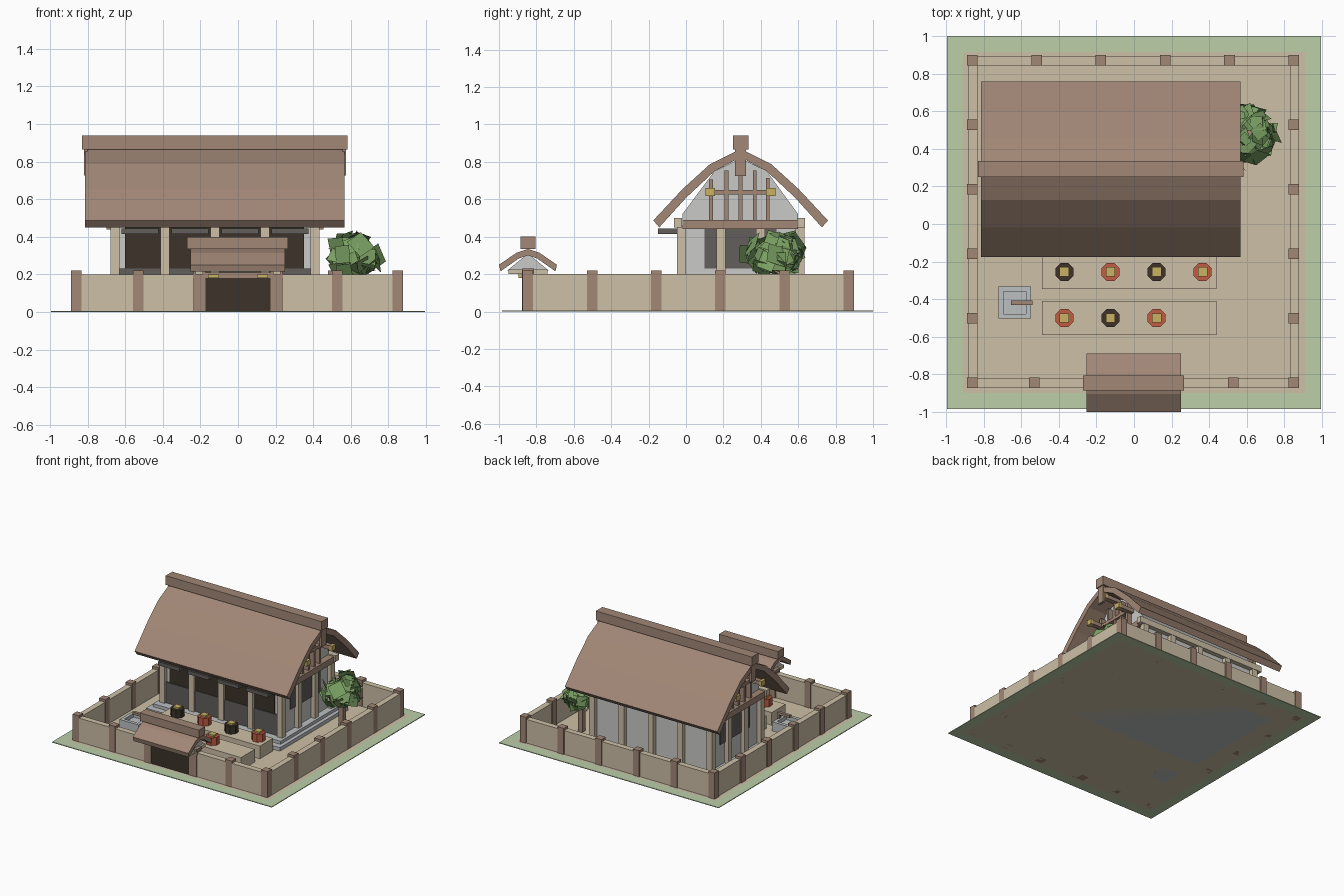
import bpy, bmesh, random
from math import pi
from mathutils import Vector, Euler

old = bpy.data.objects.get("Cube")
if old:
    bpy.data.objects.remove(old, do_unlink=True)


def material(name, rgb):
    m = bpy.data.materials.new(name)
    m.use_nodes = True
    col = [(c / 255) ** 2.2 for c in rgb] + [1]
    m.diffuse_color = col
    m.node_tree.nodes["Principled BSDF"].inputs["Base Color"].default_value = col
    return m


grass = material("grass", (186, 205, 166))
sand = material("sand", (204, 190, 165))
wood = material("brown wood", (160, 134, 117))
plaster = material("plaster", (200, 200, 198))
dark = material("dark opening", (62, 54, 46))
slate = material("shutter grey", (98, 95, 93))
gold = material("gold", (200, 176, 100))
red = material("red", (190, 92, 68))
leaf = material("leaf green", (122, 160, 100))
stone = material("pale stone", (186, 190, 192))


def finish(name, bm, *mats):
    bmesh.ops.recalc_face_normals(bm, faces=bm.faces)
    me = bpy.data.meshes.new(name)
    bm.to_mesh(me)
    bm.free()
    for m in mats:
        me.materials.append(m)
    ob = bpy.data.objects.new(name, me)
    bpy.context.collection.objects.link(ob)
    return ob


def add_box(bm, lo, hi):
    lo, hi = Vector(lo), Vector(hi)
    for v in bmesh.ops.create_cube(bm, size=1)["verts"]:
        v.co = (lo + hi) / 2 + v.co * (hi - lo)


def boxes(name, mat, spans):
    bm = bmesh.new()
    for lo, hi in spans:
        add_box(bm, lo, hi)
    return finish(name, bm, mat)


def posts(name, mat, places, r, z0, z1):
    return boxes(name, mat, [((x - r, y - r, z0), (x + r, y + r, z1)) for x, y in places])


def prism(name, mat, outline, x0, x1):
    """Extrude a (y, z) outline along x."""
    bm = bmesh.new()
    f = bm.faces.new([bm.verts.new((x0, y, z)) for y, z in outline])
    ext = bmesh.ops.extrude_face_region(bm, geom=[f])["geom"]
    moved = [v for v in ext if isinstance(v, bmesh.types.BMVert)]
    bmesh.ops.translate(bm, verts=moved, vec=(x1 - x0, 0, 0))
    return finish(name, bm, mat)


def mirrored(half, yc):
    """Full gable line from half given as (distance from ridge, z)."""
    return [(yc - d, z) for d, z in reversed(half)] + [(yc + d, z) for d, z in half[1:]]


def roof(name, top, under, yc, x0, x1):
    return prism(name, wood, mirrored(top, yc) + mirrored(under, yc)[::-1], x0, x1)


# Ground: grass plate with a sand court inset on both sides
bm = bmesh.new()
add_box(bm, (-.995, -.985, 0), (.995, 1, .006))
flat = [f for f in bm.faces if abs(f.normal.z) > .5]
bmesh.ops.inset_individual(bm, faces=flat, thickness=.12)
for f in flat:
    f.material_index = 1
finish("ground", bm, grass, sand)

# Courtyard wall and its posts
W, E, S, N, T = -.88, .877, -.87, .89, .047
boxes("courtyard_wall", sand, [
    ((W, S, 0), (W + T, N, .2)), ((E - T, S, 0), (E, N, .2)),
    ((W, N - T, 0), (E, N, .2)), ((W, S, 0), (-.2, S + T, .2)),
    ((.2, S, 0), (E, S + T, .2))])
xs = [-.86 + .342 * i for i in range(6)]
ys = [-.845 + .343 * i for i in range(6)]
ring = [(x, ys[-1]) for x in xs] + [(x, y) for x in (xs[0], xs[-1]) for y in ys[:-1]]
posts("wall_posts", wood, ring + [(-.53, ys[0]), (.527, ys[0])], .028, 0, .22)

# Gate
G = -.845
posts("gate_posts", wood, [(-.205, G), (.205, G)], .033, 0, .23)
boxes("gate_door", dark, [((-.175, G - .03, 0), (.175, G + .02, .18))])
boxes("gate_beams", sand, [((x - .02, G - .105, .2), (x + .02, G + .105, .225)) for x in (-.205, .205)])
boxes("gate_lintel", wood, [((-.24, G - .03, .18), (.24, G + .03, .21))])
boxes("gate_brackets", gold, [((x - .03, G - .05, .18), (x + .03, G - .03, .2)) for x in (-.13, .13)])
prism("gate_gable", plaster, [(G - .11, .22), (G + .11, .22), (G, .31)], -.21, .21)
roof("gate_roof", [(0, .335), (.06, .315), (.155, .25)],
     [(0, .3), (.05, .283), (.147, .215)], G, -.253, .25)
boxes("gate_ridge", wood, [((-.27, G - .04, .335), (.265, G + .04, .4))])

# House platform, walls and posts
C, X0, X1, Y0, Y1 = .292, -.655, .41, -.025, .61
boxes("platform", stone, [((-.73, -.15, 0), (.485, .73, .035)), ((-.7, -.1, .03), (.455, .68, .06))])
prism("house_walls", plaster,
      [(Y0 + .005, .05), (Y1 - .01, .05), (Y1 - .01, .52), (C + .14, .75),
       (C, .82), (C - .14, .75), (Y0 + .005, .52)], X0 + .01, X1 - .01)
cols = [X0 + (X1 - X0) * i / 4 for i in range(5)]
side_rows = [Y0 + (Y1 - Y0) * i / 3 for i in (1, 2)]
posts("house_posts", sand, [(x, y) for x in cols for y in (Y0, Y1)]
      + [(x, y) for x in (X0, X1) for y in side_rows], .024, .05, .46)
boxes("eave_beams", sand, [((X0 - .06, y - .022, .45), (X1 + .06, y + .022, .5)) for y in (-.043, .615)])

# Front openings with lower panels and raised shutters
boxes("front_openings", dark, [((-.6, -.028, .23), (.35, -.015, .45))])
boxes("lower_shutters", slate, [((a + .024, -.033, .06), (b - .024, -.015, .23)) for a, b in zip(cols, cols[1:])])
boxes("raised_shutters", slate, [((a + .035, -.15, .415), (b - .035, -.03, .445)) for a, b in zip(cols, cols[1:])])

# House roof
roof("house_roof", [(0, .87), (.165, .787), (.31, .655), (.467, .487)],
     [(0, .825), (.14, .75), (.29, .61), (.435, .45)], C, -.815, .567)
boxes("house_ridge", wood, [((-.83, C - .042, .865), (.583, C + .042, .94))])

# Gable ends: tie beam, lattice, purlins with gold tips, pendant
for label, wall, out in (("right", X0, -1), ("left", X1, 1)):
    def span(a, b, y0, y1, z0, z1):
        p, q = sorted((wall + out * a, wall + out * b))
        return (p, y0, z0), (q, y1, z1)

    bars = [span(-.01, .03, C + d - .01, C + d + .01, .48, .8 - .6 * abs(d))
            for d in (-.158, -.075, 0, .075, .145)]
    boxes(label + "_gable_frame", wood, bars + [
        span(-.01, .045, -.02, .6, .44, .49),
        span(-.01, .035, C - .18, C + .18, .625, .65),
        span(.145, .165, C - .03, C + .03, .725, .87)])
    tips = [(C - .162, .64), (C + .162, .64), (C + .005, .79)]
    boxes(label + "_purlins", wood, [span(-.01, .12, y - .02, y + .02, z - .016, z + .016) for y, z in tips])
    boxes(label + "_purlin_tips", gold, [span(.115, .14, y - .025, y + .025, z - .021, z + .021) for y, z in tips])
    boxes(label + "_side_doors", slate, [span(-.012, -.003, .1, .485, .23, .44)])

# Display benches
boxes("benches", sand, [((-.49, -.345, 0), (.44, -.175, .11)), ((-.49, -.59, 0), (.44, -.41, .11))])

# Octagonal drums with gold tops
rows = [(-.255, (dark, red, dark, red)), (-.5, (red, dark, red))]
for y, mats in rows:
    for i, m in enumerate(mats):
        x = -.37 + .245 * i
        bm = bmesh.new()
        bmesh.ops.create_cone(bm, cap_ends=True, segments=8, radius1=.052, radius2=.052, depth=.065)
        bmesh.ops.rotate(bm, verts=bm.verts, matrix=Euler((0, 0, pi / 8)).to_matrix())
        bmesh.ops.translate(bm, verts=bm.verts, vec=(x, y, .142))
        finish("drum", bm, m)
        posts("drum_top", gold, [(x, y)], .025, .17, .188)

# Water basin with spout
bx, by = -.635, -.418
rim, inner = .086, .06
boxes("basin", stone, [
    ((bx - rim, by - rim, 0), (bx - inner, by + rim, .08)),
    ((bx + inner, by - rim, 0), (bx + rim, by + rim, .08)),
    ((bx - inner, by - rim, 0), (bx + inner, by - inner, .08)),
    ((bx - inner, by + inner, 0), (bx + inner, by + rim, .08))])
boxes("basin_water", stone, [((bx - inner, by - inner, 0), (bx + inner, by + inner, .05))])
boxes("basin_spout", wood, [((-.655, by - .012, .11), (-.54, by + .012, .13)),
                            ((-.56, by - .012, 0), (-.54, by + .012, .13))])

# Bush: trunk and a ball of angular leaf cards
bc = Vector((.61, .48, .3))
posts("bush_trunk", wood, [(bc.x, bc.y)], .02, 0, .25)
random.seed(5)
bm = bmesh.new()
for i in range(75):
    d = Vector((random.gauss(0, 1), random.gauss(0, 1), random.gauss(0, 1))).normalized()
    d = d * random.uniform(.5, 1)
    pos = bc + Vector((d.x * .145, d.y * .18, d.z * .125))
    turn = Euler([random.uniform(-.5, .5) for k in range(3)]).to_matrix() @ d.to_track_quat("Z", "Y").to_matrix()
    s = random.uniform(.035, .055)
    bm.faces.new([bm.verts.new(pos + turn @ Vector((a * s, b * s, 0)))
                  for a, b in ((-1, -1), (1, -1), (1, 1), (-1, 1))])
finish("bush_leaves", bm, leaf)
